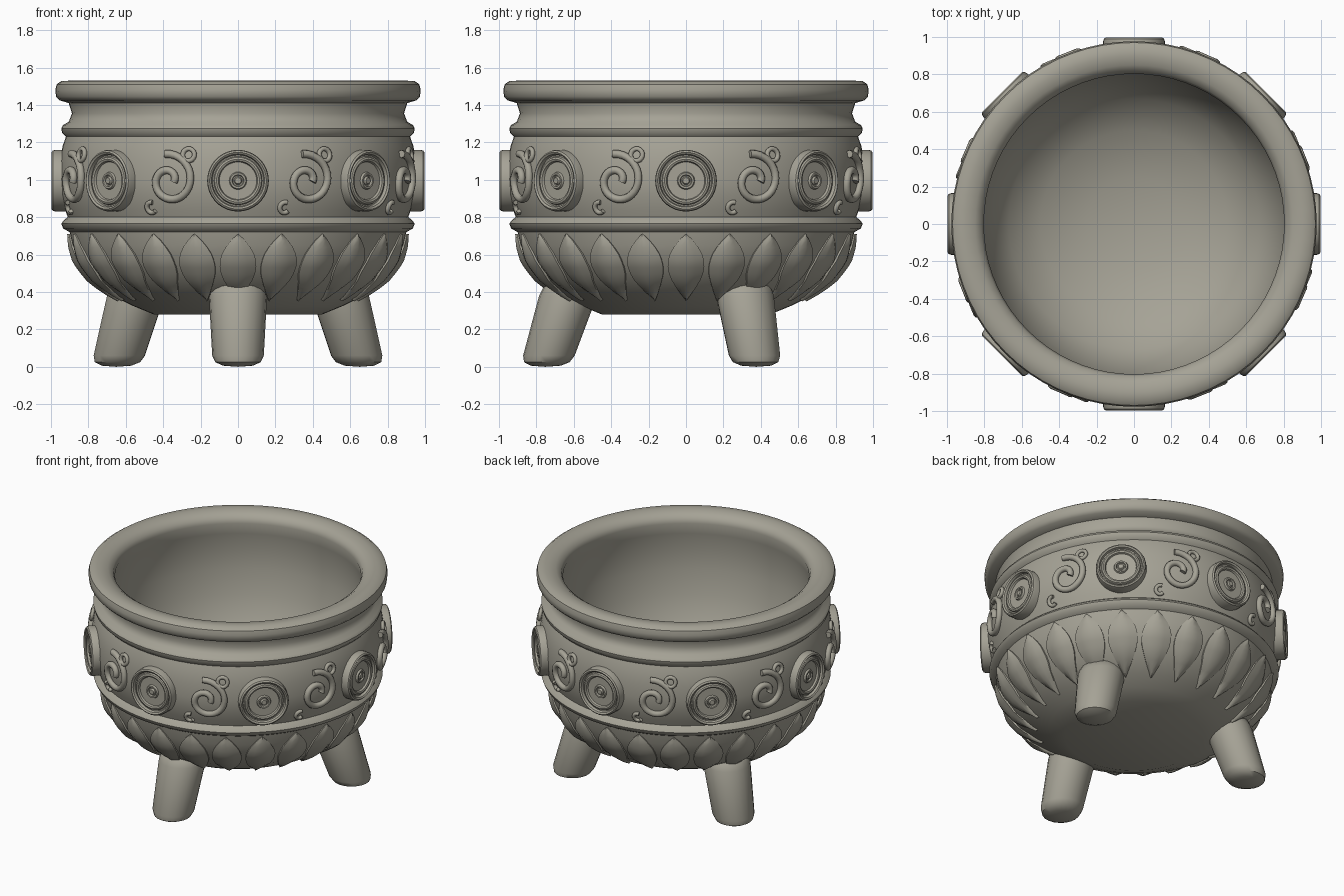
import bpy, bmesh, math
from mathutils import Matrix

if "Cube" in bpy.data.objects:
    bpy.data.objects.remove(bpy.data.objects["Cube"])

stone = bpy.data.materials.new("grey_stone")
stone.diffuse_color = (0.38, 0.365, 0.305, 1)
stone.use_nodes = True
stone.node_tree.nodes["Principled BSDF"].inputs["Base Color"].default_value = stone.diffuse_color


def finish(name, bm, angle=40):
    bmesh.ops.recalc_face_normals(bm, faces=bm.faces)
    me = bpy.data.meshes.new(name)
    bm.to_mesh(me)
    bm.free()
    me.materials.append(stone)
    ob = bpy.data.objects.new(name, me)
    bpy.context.collection.objects.link(ob)
    bpy.ops.object.select_all(action='DESELECT')
    ob.select_set(True)
    bpy.context.view_layer.objects.active = ob
    bpy.ops.object.shade_smooth_by_angle(angle=math.radians(angle))
    return ob


def lathe(bm, profile, segs, mat=Matrix()):
    """Revolve (radius, height) points; the first and last radius are 0."""
    rings = []
    for r, z in profile:
        if r == 0:
            rings.append([bm.verts.new(mat @ Matrix.Translation((0, 0, z)).translation)] * segs)
        else:
            rings.append([bm.verts.new(mat @ Matrix.Translation(
                (r * math.cos(2 * math.pi * i / segs), r * math.sin(2 * math.pi * i / segs), z)).translation)
                for i in range(segs)])
    for a, b in zip(rings, rings[1:]):
        for i in range(segs):
            j = (i + 1) % segs
            bm.faces.new(list(dict.fromkeys((a[i], a[j], b[j], b[i]))))


# Bowl: outside from the base up, over the rim and down the inside
outer = [(0.45, 0.28), (0.56, 0.325), (0.66, 0.375), (0.77, 0.455), (0.85, 0.56), (0.885, 0.65),
         (0.90, 0.72), (0.935, 0.74), (0.945, 0.765), (0.93, 0.785), (0.91, 0.80), (0.925, 0.84),
         (0.95, 0.92), (0.957, 1.0), (0.952, 1.1), (0.938, 1.18), (0.92, 1.23), (0.94, 1.25),
         (0.945, 1.275), (0.935, 1.293), (0.905, 1.31), (0.888, 1.355), (0.905, 1.41)]
rim = [(0.955, 1.425), (0.973, 1.445), (0.977, 1.48), (0.97, 1.51), (0.945, 1.527), (0.90, 1.53),
       (0.85, 1.52), (0.815, 1.495), (0.803, 1.46)]
inner = [(0.82, 1.38), (0.835, 1.25), (0.83, 1.12), (0.80, 0.95), (0.75, 0.8), (0.67, 0.67),
         (0.5, 0.55), (0.25, 0.48), (0, 0.46)]
bm = bmesh.new()
lathe(bm, [(0, 0.28)] + outer + rim + inner, 72)
finish("bowl", bm)


def surface(z):
    """Outer bowl radius at a height."""
    for (r0, z0), (r1, z1) in zip(outer, outer[1:]):
        if z0 <= z <= z1:
            return r0 + (r1 - r0) * (z - z0) / (z1 - z0)
    return outer[0][0]


# Three splayed legs, one at the front
leg = [(0, 0.465), (0.11, 0.46), (0.145, 0.435), (0.155, 0.38), (0.15, 0.28), (0.138, 0.06),
       (0.122, 0.025), (0.08, 0.006), (0, 0)]
shear = Matrix(((1, 0, -0.32, 0.752), (0, 1, 0, 0), (0, 0, 1, 0), (0, 0, 0, 1)))
for name, deg in (("front_leg", -90), ("right_leg", 30), ("left_leg", 150)):
    bm = bmesh.new()
    lathe(bm, leg, 20, Matrix.Rotation(math.radians(deg), 4, 'Z') @ shear)
    finish(name, bm)

# Eight round medallions with concentric raised rings
medal = [(0, 0.985), (0.016, 0.985), (0.022, 0.973), (0.028, 0.973), (0.032, 0.984), (0.042, 0.984),
         (0.047, 0.971), (0.100, 0.971), (0.105, 0.984), (0.115, 0.988), (0.125, 0.984), (0.13, 0.972),
         (0.137, 0.972), (0.142, 0.99), (0.152, 0.997), (0.161, 0.99), (0.165, 0.975), (0.165, 0.92), (0, 0.92)]
bm = bmesh.new()
for k in range(8):
    m = (Matrix.Rotation(k * math.pi / 4, 4, 'Z') @ Matrix.Translation((0, 0, 0.995))
         @ Matrix.Rotation(math.pi / 2, 4, 'Y'))
    lathe(bm, medal, 36, m)
finish("medallions", bm, 30)

# Ring of 24 leaf-shaped petals that follow the lower bowl
bm = bmesh.new()
rows = 10
cols = ((-1, -0.02), (-1, 0.012), (-0.5, 0.026), (0, 0.034), (0.5, 0.026), (1, 0.012), (1, -0.02))
for k in range(24):
    grid = []
    for i in range(rows + 1):
        s = i / rows
        z = 0.36 + 0.35 * s
        w = 0.097 * max(math.sin(math.pi * s ** 1.1), 0.01) ** 0.85
        line = []
        for t, h in cols:
            r = surface(z) + h * (0.45 + 0.55 * math.sin(math.pi * s))
            a = k * math.pi / 12 + t * w / surface(z)
            line.append(bm.verts.new((r * math.cos(a), r * math.sin(a), z - 0.3 * h * (1 - s))))
        grid.append(line)
    for a, b in zip(grid, grid[1:]):
        for j in range(len(cols) - 1):
            bm.faces.new((a[j], a[j + 1], b[j + 1], b[j]))
finish("petals", bm, 45)


# Eight scrolls between the medallions, each with a small ring and a small hook
def arc(cu, cv, r0, r1, start, sweep, n):
    out = []
    for i in range(n + 1):
        a = math.radians(start + sweep * i / n)
        r = r0 + (r1 - r0) * i / n
        out.append((cu + r * math.cos(a), cv + r * math.sin(a)))
    return out


def tubes(name, strokes, depth):
    cu = bpy.data.curves.new(name, 'CURVE')
    cu.dimensions = '3D'
    cu.bevel_depth = depth
    cu.bevel_resolution = 2
    cu.use_fill_caps = True
    for k in range(8):
        for pts in strokes:
            sp = cu.splines.new('POLY')
            sp.points.add(len(pts) - 1)
            for p, (u, v) in zip(sp.points, pts):
                a = (k + 0.5) * math.pi / 4 + u / 0.96
                r = surface(0.995 + v) + 0.01
                p.co = (r * math.cos(a), r * math.sin(a), 0.995 + v, 1)
            sp.use_smooth = True
    cu.materials.append(stone)
    bpy.context.collection.objects.link(bpy.data.objects.new(name, cu))


tubes("scrolls", [arc(0, 0, 0.145, 0.03, 100, -470, 40)], 0.021)
tubes("scroll_rings", [arc(0.108, 0.138, 0.033, 0.033, 215, -360, 16),
                       arc(-0.118, -0.145, 0.03, 0.026, 70, 250, 12)], 0.013)
